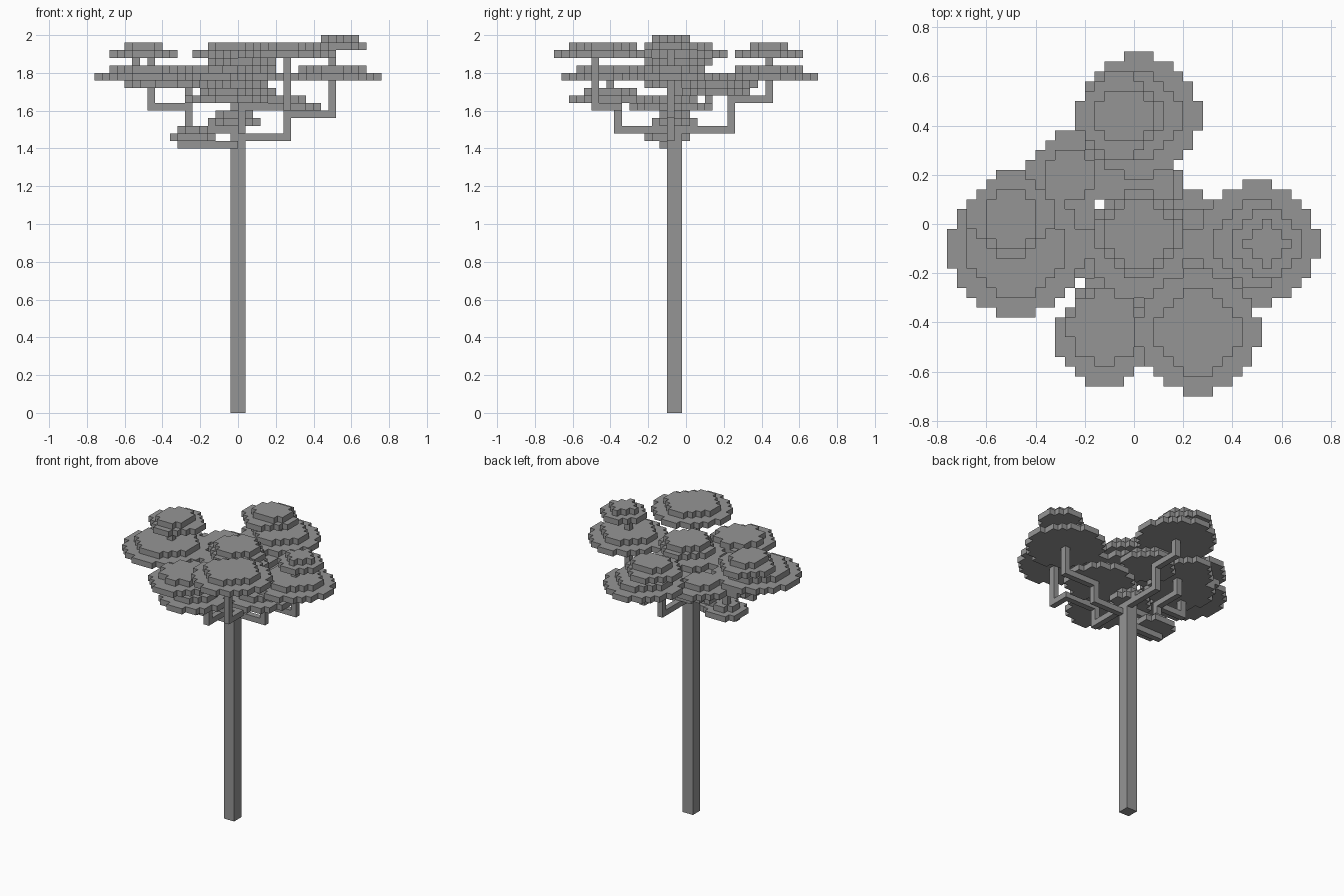
import bpy
import bmesh
from mathutils import Vector

if "Cube" in bpy.data.objects:
    bpy.data.objects.remove(bpy.data.objects["Cube"], do_unlink=True)

V = 0.04  # edge length of one block

grey = bpy.data.materials.new("plain_grey")
grey.use_nodes = True
COLOUR = (0.3, 0.3, 0.3, 1)
grey.diffuse_color = COLOUR
grey.node_tree.nodes["Principled BSDF"].inputs["Base Color"].default_value = COLOUR


def finish(bm, name):
    bmesh.ops.recalc_face_normals(bm, faces=bm.faces)
    mesh = bpy.data.meshes.new(name)
    bm.to_mesh(mesh)
    bm.free()
    mesh.materials.append(grey)
    obj = bpy.data.objects.new(name, mesh)
    bpy.context.collection.objects.link(obj)
    return obj


def add_disc(bm, cx, cy, layer, radius):
    """One-block-thick stepped disc; radius is counted in blocks."""
    z = layer * V
    part = bmesh.new()
    for i in range(-20, 20):
        for j in range(-20, 20):
            x, y = i * V + V / 2, j * V
            if ((x - cx) ** 2 + (y - cy) ** 2) ** 0.5 < (radius - 0.33) * V:
                h = V / 2
                part.faces.new([part.verts.new((x + a * h, y + b * h, z))
                                for a, b in ((-1, -1), (1, -1), (1, 1), (-1, 1))])
    bmesh.ops.remove_doubles(part, verts=part.verts, dist=V / 10)
    ext = bmesh.ops.extrude_face_region(part, geom=part.faces[:], use_keep_orig=True)
    top = [g for g in ext["geom"] if isinstance(g, bmesh.types.BMVert)]
    bmesh.ops.translate(part, verts=top, vec=(0, 0, V))
    bmesh.ops.recalc_face_normals(part, faces=part.faces)
    temp = bpy.data.meshes.new("temp")
    part.to_mesh(temp)
    part.free()
    bm.from_mesh(temp)
    bpy.data.meshes.remove(temp)


def canopy(name, *discs):
    bm = bmesh.new()
    for d in discs:
        add_disc(bm, *d)
    return finish(bm, name)


def add_box(bm, lo, hi):
    lo, hi = Vector(lo), Vector(hi)
    verts = bmesh.ops.create_cube(bm, size=1)["verts"]
    bmesh.ops.scale(bm, verts=verts, vec=hi - lo)
    bmesh.ops.translate(bm, verts=verts, vec=(lo + hi) / 2)


def branch(name, *points):
    """Square branch one block thick that follows the given points."""
    bm = bmesh.new()
    h = Vector((V, V, V)) / 2
    for p, q in zip(points, points[1:]):
        lo = Vector(map(min, p, q)) - h
        hi = Vector(map(max, p, q)) + h
        add_box(bm, lo, hi)
    return finish(bm, name)


# Trunk
bm = bmesh.new()
add_box(bm, (-V, -0.10, 0), (V, -0.02, 1.84))
finish(bm, "trunk")

# Upper crowns: wide disc with a smaller one on top
canopy("front_left_crown", (0.26, -0.44, 47, 6.5), (0.26, -0.44, 48, 4.5))
canopy("left_crown_lower", (0.50, -0.08, 44, 6.5), (0.50, -0.08, 45, 4.5))
canopy("left_crown_upper", (0.54, -0.08, 48, 3.5), (0.54, -0.08, 49, 2.5))
canopy("back_crown_lower", (0.02, 0.44, 44, 6.5), (0.02, 0.44, 45, 4.5))
canopy("back_crown_upper", (-0.06, 0.44, 47, 4.5), (-0.04, 0.44, 48, 3.3))
canopy("right_crown_lower", (-0.48, -0.10, 44, 7.13), (-0.48, -0.10, 45, 5.15))
canopy("right_crown_upper", (-0.50, 0.04, 47, 4.5), (-0.50, 0.02, 48, 3.3))
canopy("front_right_crown", (-0.12, -0.46, 44, 5.15), (-0.12, -0.42, 45, 3.9))
canopy("centre_crown", (0.02, -0.04, 46, 4.5), (0.02, -0.04, 47, 3.5))

# Lower crowns tucked below
canopy("centre_inner_crown", (0.02, -0.08, 44, 5.5))
canopy("right_inner_crown", (-0.38, 0, 43, 5.5))
canopy("back_right_low_crown", (-0.26, 0.20, 43, 4.5), (-0.26, 0.20, 44, 2.9))
canopy("back_low_crown", (0.02, 0.16, 42, 4.5), (0.02, 0.16, 43, 3.5))
canopy("front_low_crown", (-0.06, -0.40, 41, 5.5), (-0.06, -0.40, 42, 3.5))
canopy("left_low_crown", (0.22, -0.08, 40, 5.5), (0.22, -0.08, 41, 3.5))
canopy("centre_low_crown", (-0.02, -0.06, 38, 3.5), (-0.02, -0.06, 39, 2.5))
canopy("small_low_crown", (-0.24, -0.10, 36, 3.3), (-0.24, -0.10, 37, 2.3))

# Stepped branches
branch("left_branch", (0.02, -0.08, 1.46), (0.26, -0.08, 1.46), (0.26, -0.08, 1.58),
       (0.50, -0.08, 1.58), (0.50, -0.08, 1.94))
branch("left_inner_branch", (0.26, -0.08, 1.58), (0.26, -0.08, 1.62))
branch("back_branch", (0.02, -0.04, 1.50), (0.02, 0.24, 1.50), (0.02, 0.24, 1.66),
       (0.02, 0.44, 1.66), (0.02, 0.44, 1.90))
branch("front_branch", (0.02, -0.08, 1.50), (0.02, -0.36, 1.50), (0.02, -0.36, 1.62),
       (0.26, -0.36, 1.62), (0.26, -0.48, 1.62), (0.26, -0.48, 1.90))
branch("front_right_branch", (-0.10, -0.40, 1.66), (-0.10, -0.40, 1.78))
branch("right_branch", (-0.02, -0.08, 1.50), (-0.26, -0.08, 1.50), (-0.26, -0.08, 1.62),
       (-0.46, -0.08, 1.62), (-0.46, -0.08, 1.90))
branch("right_twig", (-0.54, 0.04, 1.82), (-0.54, 0.04, 1.90))
branch("right_low_branch", (-0.02, -0.12, 1.42), (-0.30, -0.12, 1.42))
branch("back_right_branch", (-0.26, -0.08, 1.62), (-0.26, 0.12, 1.62), (-0.26, 0.12, 1.74))
